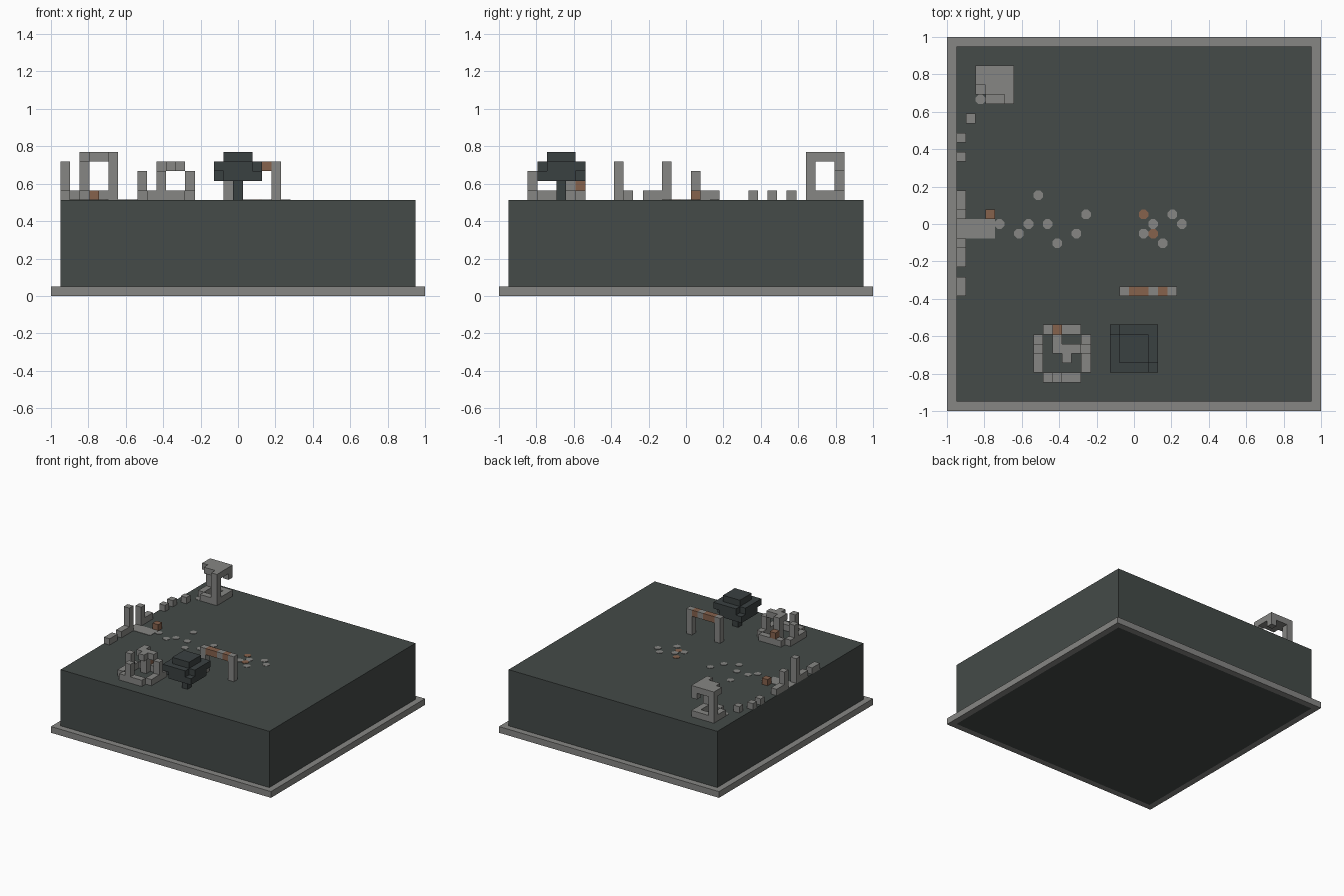
import bpy, bmesh, math
from mathutils import Matrix, Vector

if "Cube" in bpy.data.objects:
    bpy.data.objects.remove(bpy.data.objects["Cube"])

V = 2 / 39          # one grid cell
TOP = 10            # cells from the floor to the top of the block


def material(name, rgb):
    m = bpy.data.materials.new(name)
    m.use_nodes = True
    col = (*rgb, 1)
    m.diffuse_color = col
    m.node_tree.nodes["Principled BSDF"].inputs["Base Color"].default_value = col
    return m


ground = material("dark slate", (0.058, 0.069, 0.065))
foliage = material("deep slate", (0.042, 0.052, 0.053))
stone = material("grey stone", (0.24, 0.24, 0.23))
rust = material("rust brown", (0.24, 0.122, 0.073))
MATS = [ground, foliage, stone, rust]


def finish(bm, name):
    me = bpy.data.meshes.new(name)
    for m in MATS:
        me.materials.append(m)
    bm.to_mesh(me)
    bm.free()
    ob = bpy.data.objects.new(name, me)
    bpy.context.collection.objects.link(ob)
    return ob


def boxes(name, specs, mat, base=TOP):
    """Each spec is inclusive cell ranges: (x0, x1, y0, y1, layer0, layer1)."""
    bm = bmesh.new()
    for x0, x1, y0, y1, l0, l1 in specs:
        mid = Vector(((x0 + x1) / 2, (y0 + y1) / 2, base + (l0 + l1 - 1) / 2)) * V
        size = Vector((x1 - x0 + 1, y1 - y0 + 1, l1 - l0 + 1)) * V
        bmesh.ops.create_cube(bm, size=1, matrix=Matrix.Translation(mid) @ Matrix.Diagonal((*size, 1)))
    for f in bm.faces:
        f.material_index = MATS.index(mat)
    return finish(bm, name)


def column(x, y, height, start=1):
    return (x, x, y, y, start, height)


def pebbles(name, cells, mat):
    """Thin eight-sided plates lying on the ground."""
    bm = bmesh.new()
    for x, y in cells:
        m = Matrix.Translation((x * V, y * V, TOP * V + 0.001)) @ Matrix.Rotation(math.pi / 8, 4, "Z")
        bmesh.ops.create_cone(bm, cap_ends=True, segments=8, radius1=V * 0.54,
                              radius2=V * 0.54, depth=0.004, matrix=m)
    for f in bm.faces:
        f.material_index = MATS.index(mat)
    return finish(bm, name)


# Ground block and the rim around its foot
boxes("ground_block", [(-18, 18, -18, 18, 1, 10)], ground, base=0)
boxes("base_rim", [(-19, 19, -19, -19, 1, 1), (-19, 19, 19, 19, 1, 1),
                   (-19, -19, -18, 18, 1, 1), (19, 19, -18, 18, 1, 1)], stone, base=0)

# Watch tower: broken floor ring, two posts, bracket and chipped roof
boxes("tower_floor", [(-16, -13, 16, 16, 1, 1), (-16, -16, 14, 15, 1, 1),
                      (-13, -13, 13, 15, 1, 1), (-15, -14, 13, 13, 1, 1)], stone)
boxes("tower_posts", [column(-13, 13, 4, 2), column(-16, 16, 4, 2), column(-13, 16, 4, 4)], stone)
boxes("tower_roof", [(-16, -13, 15, 16, 5, 5), (-15, -13, 14, 14, 5, 5),
                     (-13, -13, 13, 13, 5, 5)], stone)
pebbles("tower_pebble", [(-16, 13)], stone)

# Ruined wall along the right edge
boxes("edge_wall", [(-18, -18, -7, -6, 1, 1), (-18, -18, -4, -3, 1, 1), column(-18, -2, 4),
                    column(-18, 1, 3), (-18, -18, 2, 3, 1, 1), column(-18, 7, 1),
                    column(-18, 9, 1), column(-17, 11, 1)], stone)
boxes("rust_crate", [column(-15, 1, 1)], rust)

# Paved path: thin plates, then scattered pebbles
path = boxes("path", [(-18, -15, -1, 0, 1, 1)], stone)
path.data.transform(Matrix.Translation((0, 0, TOP * V)) @ Matrix.Diagonal((1, 1, 0.06, 1))
                    @ Matrix.Translation((0, 0, -TOP * V)))
pebbles("path_pebbles", [(-14, 0), (-12, -1), (-11, 0), (-10, 3), (-9, 0), (-8, -2), (-6, -1), (-5, 1)], stone)
pebbles("far_pebbles", [(1, -1), (2, 0), (3, -2), (4, 1), (5, 0)], stone)
pebbles("rust_pebbles", [(1, 1), (2, -1)], rust)

# Gateway with a partly rusted beam
boxes("gate_posts", [column(-1, -7, 4), column(4, -7, 4), column(2, -7, 4, 4)], stone)
boxes("gate_beam", [(0, 1, -7, -7, 4, 4), column(3, -7, 4, 4)], rust)

# Round shrine: low ring with raised posts and an inner arch
boxes("shrine_ring", [(-9, -6, -16, -16, 1, 1), (-9, -6, -11, -11, 1, 1),
                      (-10, -10, -15, -12, 1, 1), (-5, -5, -15, -12, 1, 1)], stone)
boxes("shrine_posts", [column(-10, -13, 3, 2), column(-5, -13, 3, 2), column(-8, -16, 3, 2)], stone)
boxes("shrine_arch", [column(-8, -12, 4), (-8, -6, -13, -13, 4, 4), column(-7, -14, 4, 4)], stone)
boxes("shrine_door", [column(-8, -11, 2, 2)], rust)

# Dark tree with a stepped crown, opposite corners chipped on each layer
boxes("tree_trunk", [column(0, -13, 2)], foliage)
boxes("tree_crown", [(-1, 1, -15, -11, 3, 4), (-2, -2, -14, -12, 3, 4), (2, 2, -14, -12, 3, 4),
                     column(-2, -11, 3, 3), column(2, -15, 3, 3),
                     column(-2, -15, 4, 4), column(2, -11, 4, 4),
                     (-1, 1, -14, -12, 5, 5)], foliage)
